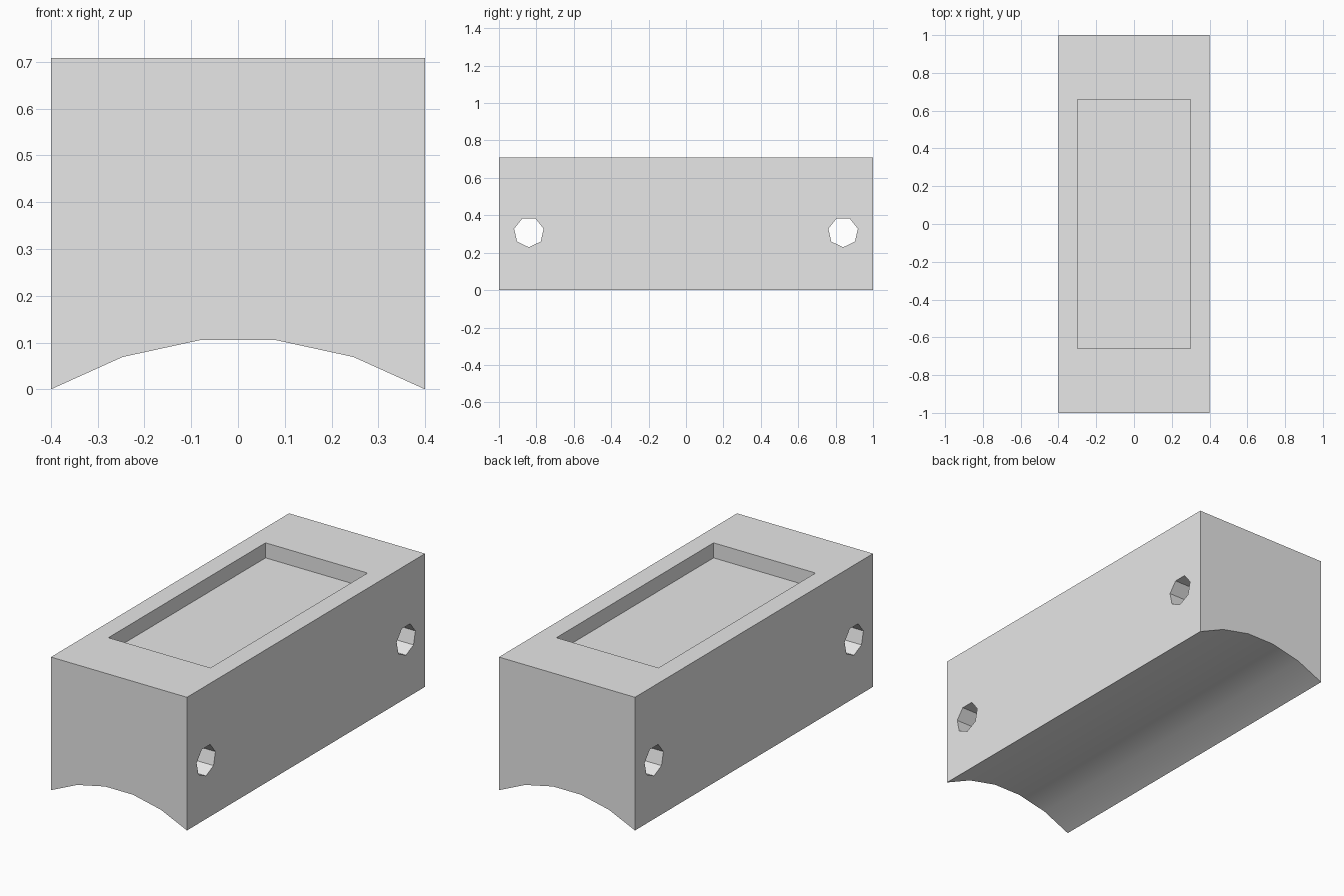
import bpy
import math

cube = bpy.data.objects.get("Cube")
if cube:
    bpy.data.objects.remove(cube, do_unlink=True)

HEIGHT, HALF_W, HALF_L = 0.708, 0.4, 1.0

grey = bpy.data.materials.new("light_grey")
grey.use_nodes = True
grey.diffuse_color = (0.8, 0.8, 0.8, 1)
grey.node_tree.nodes["Principled BSDF"].inputs["Base Color"].default_value = (0.8, 0.8, 0.8, 1)


def extrude(name, outline, place, start, end):
    """Prism from a 2D outline; place(a, b, t) maps it into space."""
    n = len(outline)
    verts = [place(a, b, t) for t in (start, end) for a, b in outline]
    faces = [tuple(range(n))[::-1], tuple(range(n, 2 * n))]
    faces += [(i, (i + 1) % n, n + (i + 1) % n, n + i) for i in range(n)]
    mesh = bpy.data.meshes.new(name)
    mesh.from_pydata(verts, [], faces)
    mesh.materials.append(grey)
    obj = bpy.data.objects.new(name, mesh)
    bpy.context.collection.objects.link(obj)
    bpy.context.view_layer.objects.active = obj
    obj.select_set(True)
    bpy.ops.object.mode_set(mode='EDIT')
    bpy.ops.mesh.select_all(action='SELECT')
    bpy.ops.mesh.normals_make_consistent(inside=False)
    bpy.ops.object.mode_set(mode='OBJECT')
    obj.select_set(False)
    return obj


# Block with an arched underside
arch = [(-HALF_W, 0), (-0.247, 0.069), (-0.082, 0.105)]
profile = arch + [(-x, z) for x, z in reversed(arch)] + [(HALF_W, HEIGHT), (-HALF_W, HEIGHT)]
block = extrude("block", profile, lambda x, z, y: (x, y, z), -HALF_L, HALF_L)

# Rectangular pocket in the top
pocket = [(-0.3, -0.66), (0.3, -0.66), (0.3, 0.66), (-0.3, 0.66)]
cutters = [extrude("pocket_cutter", pocket, lambda x, y, z: (x, y, z), HEIGHT - 0.08, HEIGHT + 0.1)]

# Seven-sided cross holes near both ends
for side, y0 in (("front", -0.84), ("back", 0.84)):
    ring = [(y0 + 0.081 * math.sin(math.tau * i / 7), 0.31 - 0.081 * math.cos(math.tau * i / 7))
            for i in range(7)]
    cutters.append(extrude(side + "_hole_cutter", ring, lambda y, z, x: (x, y, z), -0.6, 0.6))

bpy.context.view_layer.objects.active = block
block.select_set(True)
for cutter in cutters:
    cut = block.modifiers.new(cutter.name, 'BOOLEAN')
    cut.operation = 'DIFFERENCE'
    cut.solver = 'EXACT'
    cut.object = cutter
    bpy.ops.object.modifier_apply(modifier=cut.name)
    bpy.data.objects.remove(cutter, do_unlink=True)

# Smooth arch, crisp edges elsewhere
bpy.ops.object.shade_smooth_by_angle(angle=math.radians(30))
